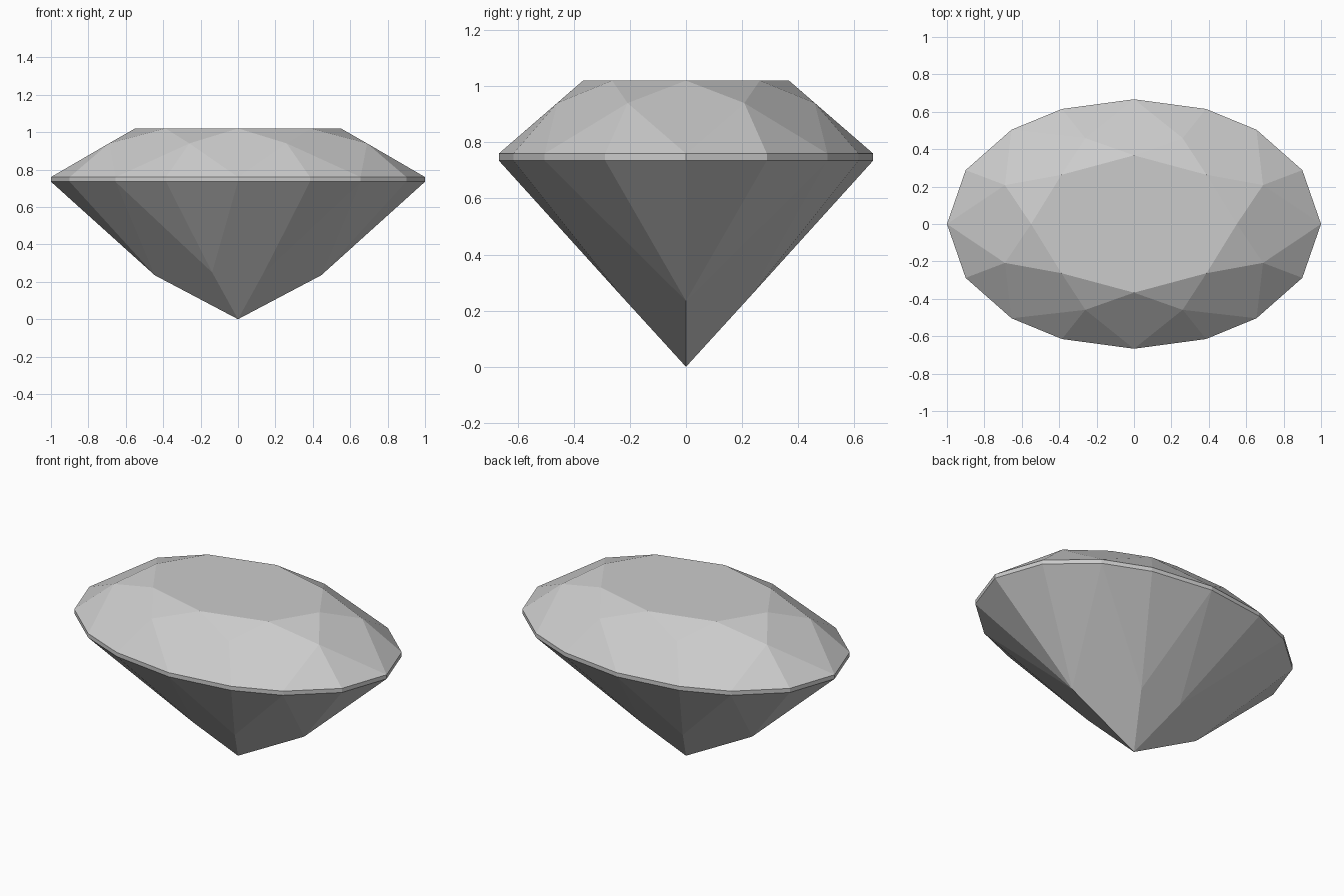
import bpy, bmesh, math

cube = bpy.data.objects.get("Cube")
if cube:
    bpy.data.objects.remove(cube, do_unlink=True)

# One stone-grey material
grey = bpy.data.materials.new("pale_grey")
grey.use_nodes = True
colour = (0.6, 0.6, 0.6, 1)
grey.diffuse_color = colour
grey.node_tree.nodes["Principled BSDF"].inputs["Base Color"].default_value = colour


def quarters(points, z):
    """Mirror points of one quarter over both axes at height z."""
    return {(sx * x, sy * y, z) for x, y in points for sx in (1, -1) for sy in (1, -1)}


# Rings of the oval brilliant cut
girdle = [(1, 0), (0.9, 0.288), (0.655, 0.504), (0.385, 0.615), (0, 0.667)]
table = [(0.55, 0), (0.388, 0.263), (0, 0.367)]
crown = [(0.69, 0.208), (0.26, 0.459)]

corners = {(0, 0, 0)}                                   # culet
corners |= quarters([(0.445, 0)], 0.235)                # end pavilion corners
corners |= quarters([(0.138, 0.228)], 0.25)             # side pavilion corners
corners |= quarters(girdle, 0.735) | quarters(girdle, 0.76)
corners |= quarters(crown, 0.94)
corners |= quarters(table, 1.02)

# Facets: wrap the corners, then merge the flat ones
bm = bmesh.new()
for c in sorted(corners):
    bm.verts.new(c)
bmesh.ops.remove_doubles(bm, verts=bm.verts, dist=0.0001)
bmesh.ops.convex_hull(bm, input=bm.verts)
bmesh.ops.dissolve_limit(bm, angle_limit=math.radians(1),
                         verts=bm.verts, edges=bm.edges)
bmesh.ops.recalc_face_normals(bm, faces=bm.faces)
mesh = bpy.data.meshes.new("oval_cut_gem")
bm.to_mesh(mesh)
bm.free()
mesh.materials.append(grey)
gem = bpy.data.objects.new("oval_cut_gem", mesh)
bpy.context.collection.objects.link(gem)
